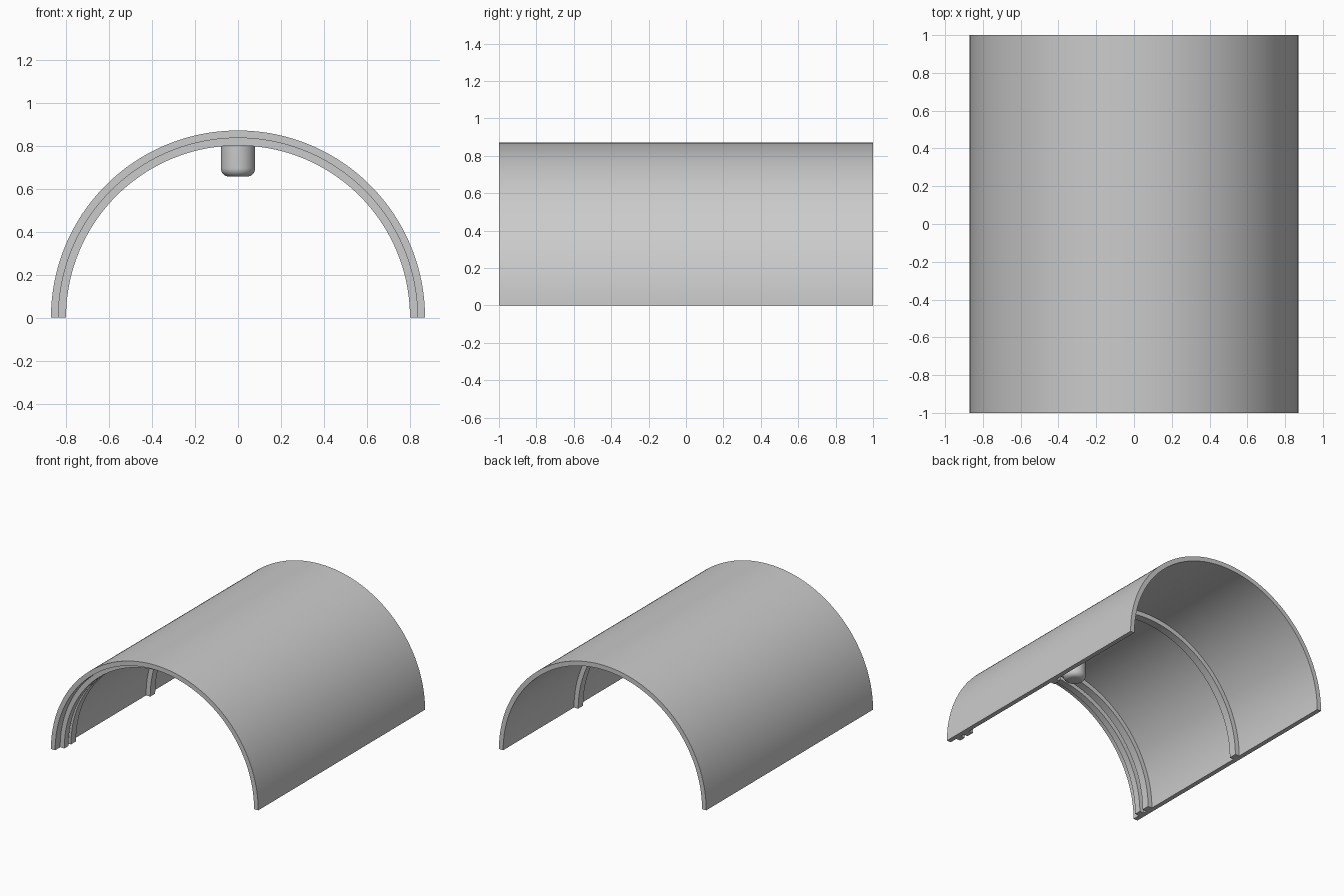
import bpy
import bmesh
import math

cube = bpy.data.objects.get("Cube")
if cube:
    bpy.data.objects.remove(cube, do_unlink=True)

grey = bpy.data.materials.new("plain_grey")
grey.use_nodes = True
colour = (0.6, 0.6, 0.6, 1)
grey.diffuse_color = colour
grey.node_tree.nodes["Principled BSDF"].inputs["Base Color"].default_value = colour

OUTER, INNER, RIB_INNER = 0.87, 0.835, 0.80


def finish(name, bm):
    bmesh.ops.recalc_face_normals(bm, faces=bm.faces)
    mesh = bpy.data.meshes.new(name)
    bm.to_mesh(mesh)
    bm.free()
    mesh.materials.append(grey)
    obj = bpy.data.objects.new(name, mesh)
    bpy.context.collection.objects.link(obj)
    bpy.ops.object.select_all(action="DESELECT")
    obj.select_set(True)
    bpy.context.view_layer.objects.active = obj
    bpy.ops.object.shade_smooth_by_angle(angle=math.radians(35))
    return obj


def half_ring(name, r_in, r_out, y0, y1, segments=96):
    """Sweep a rectangular section through half a turn about the y axis."""
    bm = bmesh.new()
    section = [(r_in, y0), (r_out, y0), (r_out, y1), (r_in, y1)]
    rows = []
    for i in range(segments + 1):
        a = math.pi * i / segments
        rows.append([bm.verts.new((r * math.cos(a), y, r * math.sin(a)))
                     for r, y in section])
    for a, b in zip(rows, rows[1:]):
        for k in range(4):
            n = (k + 1) % 4
            bm.faces.new((a[k], a[n], b[n], b[k]))
    bm.faces.new(rows[0])
    bm.faces.new(rows[-1])
    return finish(name, bm)


def rounded_post(name, y, radius, z0, z1, fillet, sides=48, steps=8):
    """Round peg hanging down, with a filleted lower rim."""
    bm = bmesh.new()
    profile = [(radius, z1)]
    for i in range(steps + 1):
        a = math.pi / 2 * i / steps
        profile.append((radius - fillet + fillet * math.cos(a),
                        z0 + fillet - fillet * math.sin(a)))
    rings = []
    for r, z in profile:
        rings.append([bm.verts.new((r * math.cos(t), y + r * math.sin(t), z))
                      for t in (math.tau * k / sides for k in range(sides))])
    for a, b in zip(rings, rings[1:]):
        for k in range(sides):
            n = (k + 1) % sides
            bm.faces.new((a[k], a[n], b[n], b[k]))
    bm.faces.new(rings[0])
    bm.faces.new(rings[-1])
    return finish(name, bm)


# Outer half-cylinder cover
half_ring("shell", INNER, OUTER, -1, 1)

# Inner ribs: a pair near the front and one past the middle
for name, y0, y1 in [("front_rib", -0.94, -0.89),
                     ("second_rib", -0.86, -0.80),
                     ("middle_rib", 0.09, 0.15)]:
    half_ring(name, RIB_INNER, INNER, y0, y1)

# Locating peg under the crown
rounded_post("locating_peg", -0.65, 0.08, 0.655, 0.85, 0.04)
